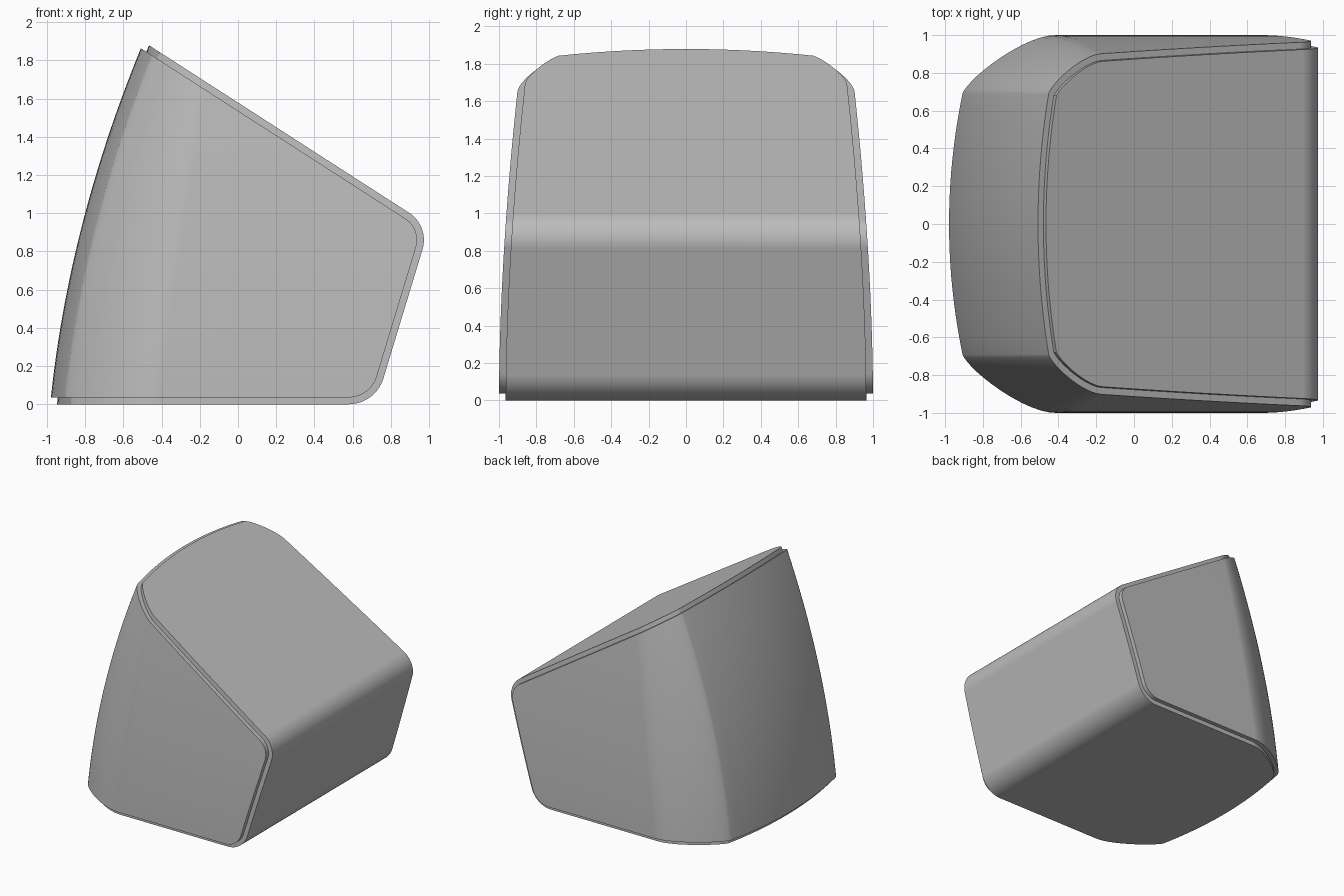
import bpy, bmesh, math
from mathutils import Vector

if "Cube" in bpy.data.objects:
    bpy.data.objects.remove(bpy.data.objects["Cube"])

STEP = 0.036  # width of the ledge between casing and core

grey = bpy.data.materials.new("plain grey")
grey.use_nodes = True
grey.diffuse_color = (0.5, 0.5, 0.5, 1)
grey.node_tree.nodes["Principled BSDF"].inputs["Base Color"].default_value = (0.5, 0.5, 0.5, 1)


def make_object(name, bm):
    bmesh.ops.recalc_face_normals(bm, faces=bm.faces)
    mesh = bpy.data.meshes.new(name)
    bm.to_mesh(mesh)
    bm.free()
    mesh.materials.append(grey)
    obj = bpy.data.objects.new(name, mesh)
    bpy.context.collection.objects.link(obj)
    return obj


def loft(name, rings):
    """Skin a stack of closed rings and cap both ends."""
    bm = bmesh.new()
    rows = [[bm.verts.new(p) for p in ring] for ring in rings]
    n = len(rows[0])
    for a, b in zip(rows, rows[1:]):
        for i in range(n):
            j = (i + 1) % n
            bm.faces.new((a[i], a[j], b[j], b[i]))
    bm.faces.new(rows[0])
    bm.faces.new(rows[-1])
    return make_object(name, bm)


def section(z, inset):
    """Plan outline at height z: bowed nose, soft corners, straight sides."""
    nose = -0.983 + 0.1 * z + 0.083 * z * z
    width = 1 - 0.04 * max(z, 0) ** 1.8
    half = [Vector((nose + 0.15 * y * y, y)) for y in (0.69 * i / 10 for i in range(11))]
    start = half[-1]
    end = Vector((-0.42 + 0.15 * z, width))
    span = end - start
    p1 = start + Vector((0.05 * span.x, 0.25 * span.y))
    p2 = start + Vector((0.65 * span.x, span.y))
    for i in range(1, 15):
        t = i / 14
        s = 1 - t
        half.append(s**3 * start + 3 * s * s * t * p1 + 3 * s * t * t * p2 + t**3 * end)
    half.append(Vector((1.3, width)))
    line = [Vector((p.x, -p.y)) for p in reversed(half[1:])] + half
    out = []
    for i, p in enumerate(line):
        d = (line[min(i + 1, len(line) - 1)] - line[max(i - 1, 0)]).normalized()
        if i in (1, len(line) - 2):
            d = Vector((math.copysign(1, d.x), 0))
        q = p + Vector((d.y, -d.x)) * inset
        out.append((q.x, q.y, z))
    return out


def side_profile(inset):
    """Wedge seen from the front, with two rounded corners at the back."""
    corners = [Vector(c) for c in ((-1.5, 0), (0.72, 0), (1.003, 0.933), (-1.5, 2.545))]
    pts = [Vector((-1.5, inset))]
    for k, radius in ((1, 0.19), (2, 0.17)):
        c = corners[k]
        before = (corners[k - 1] - c).normalized()
        after = (corners[k + 1] - c).normalized()
        half_angle = before.angle(after) / 2
        centre = c + (before + after).normalized() * radius / math.sin(half_angle)
        a0 = math.atan2(-before.x, before.y) + math.pi
        a0 = math.atan2(before.x, -before.y)
        sweep = math.pi - 2 * half_angle
        for i in range(17):
            a = a0 + sweep * i / 16
            pts.append(centre + Vector((math.cos(a), math.sin(a))) * (radius - inset))
    pts.append(Vector((-1.5, 2.545 - inset / 0.841)))
    return pts


def shell(name, wall_inset, profile_inset):
    """Lofted block trimmed to the wedge profile."""
    heights = [-0.2 + 2.4 * i / 32 for i in range(33)]
    obj = loft(name, [section(z, wall_inset) for z in heights])
    profile = side_profile(profile_inset)
    cutter = loft("trim_cutter", [[(p.x, y, p.y) for p in profile] for y in (-1.5, 1.5)])
    cutter.hide_render = True
    mod = obj.modifiers.new("trim", 'BOOLEAN')
    mod.operation = 'INTERSECT'
    mod.solver = 'EXACT'
    mod.object = cutter
    bpy.ops.object.select_all(action='DESELECT')
    bpy.context.view_layer.objects.active = obj
    obj.select_set(True)
    bpy.ops.object.modifier_apply(modifier=mod.name)
    bpy.data.objects.remove(cutter)
    bpy.ops.object.shade_smooth_by_angle(angle=math.radians(30))
    weighted = obj.modifiers.new("weighted normals", 'WEIGHTED_NORMAL')
    weighted.keep_sharp = True
    return obj


# Wide casing around the nose and flanks
shell("outer_casing", 0, STEP)
# Slightly narrower core whose top, back and base stand proud of the casing
shell("inner_core", STEP, 0)
